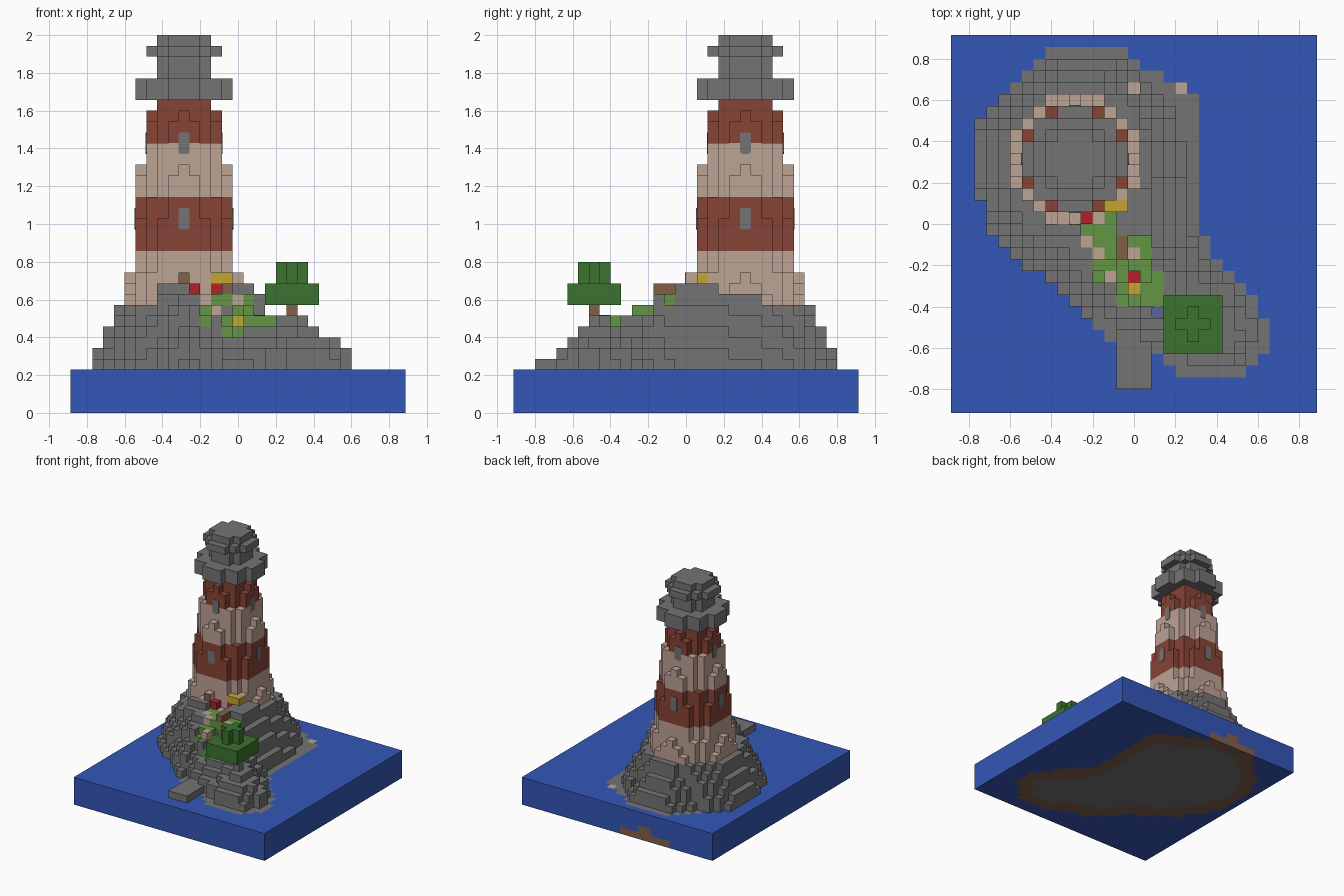
import bpy, bmesh, math
from mathutils import Vector
from mathutils.geometry import intersect_point_line

if "Cube" in bpy.data.objects:
    bpy.data.objects.remove(bpy.data.objects["Cube"])

U = 2 / 35  # edge length of one block


def linear(c):
    c /= 255
    return c / 12.92 if c <= 0.04045 else ((c + 0.055) / 1.055) ** 2.4


MATS = {}
for name, rgb in {
    "water": (52, 87, 183), "stone": (116, 116, 116), "plaster": (190, 163, 149),
    "brick": (135, 67, 54), "grass": (99, 149, 68), "leaves": (59, 115, 46),
    "wood": (129, 96, 74), "red": (182, 32, 38), "yellow": (196, 166, 48),
    "slate": (92, 100, 150),
}.items():
    m = bpy.data.materials.new(name)
    m.use_nodes = True
    col = [linear(c) for c in rgb] + [1]
    m.diffuse_color = col
    m.node_tree.nodes["Principled BSDF"].inputs["Base Color"].default_value = col
    MATS[name] = m


def finish(name, bm, mats):
    mesh = bpy.data.meshes.new(name)
    bm.to_mesh(mesh)
    bm.free()
    for m in mats:
        mesh.materials.append(MATS[m])
    ob = bpy.data.objects.new(name, mesh)
    bpy.context.collection.objects.link(ob)
    return ob


def blocks(name, cells):
    """Outer skin of a set of blocks: {(i, j, k): material}."""
    bm = bmesh.new()
    mats = sorted(set(cells.values()))
    verts = {}

    def vert(p):
        if p not in verts:
            verts[p] = bm.verts.new(((p[0] - 0.5) * U, p[1] * U, p[2] * U))
        return verts[p]

    for c, mat in cells.items():
        for axis in range(3):
            for side in (0, 1):
                n = list(c)
                n[axis] += 2 * side - 1
                if tuple(n) in cells:
                    continue
                a, b = (axis + 1) % 3, (axis + 2) % 3
                ring = []
                for da, db in ((0, 0), (1, 0), (1, 1), (0, 1)):
                    p = list(c)
                    p[axis] += side
                    p[a] += da
                    p[b] += db
                    ring.append(vert(tuple(p)))
                f = bm.faces.new(ring if side else ring[::-1])
                f.material_index = mats.index(mat)
    bmesh.ops.dissolve_limit(bm, angle_limit=0.01, verts=bm.verts[:],
                             edges=bm.edges[:], delimit={'MATERIAL'})
    return finish(name, bm, mats)


def box(i0, i1, j0, j1, k0, k1, mat):
    return {(i, j, k): mat for i in range(i0, i1 + 1)
            for j in range(j0, j1 + 1) for k in range(k0, k1 + 1)}


# Shoreline outline, in blocks
SHORE = [Vector(p) for p in (
    (-7.5, 15), (-1.7, 15), (0, 14), (1.5, 13), (4, 12), (5.5, 11), (5.5, -.5), (7.2, -3.3),
    (9.5, -5), (10.5, -7), (11.4, -8), (11.4, -10), (9.5, -12.5), (8.5, -13), (4.5, -13),
    (1.5, -11), (-1.5, -10.4), (-3.5, -8), (-7, -5.2), (-10.5, -2.5), (-12.5, 0),
    (-13.5, 3), (-13.5, 8), (-12.4, 10), (-10.5, 12), (-9, 13.2))]


def inland(i, j):
    """Distance inside the shoreline, negative out at sea."""
    p = Vector((i, j + 0.5))
    inside, best = False, 99
    for a, b in zip(SHORE, SHORE[1:] + SHORE[:1]):
        q, t = intersect_point_line(p, a, b)
        q = a.lerp(b, min(1, max(0, t)))
        best = min(best, (p - q.to_2d()).length)
        if (a.y > p.y) != (b.y > p.y) and p.x < a.x + (p.y - a.y) * (b.x - a.x) / (b.y - a.y):
            inside = not inside
    return best if inside else -best


GRID = {(i, j): inland(i, j) for i in range(-15, 16) for j in range(-16, 16)}

# Garden patches and loose pebbles on the hill
garden = {}
for i0, i1, j0, j1 in ((-4, -2, -2, 0), (-1, 1, -3, -2), (-3, 1, -5, -3), (-1, 2, -7, -5), (3, 4, -7, -7)):
    garden.update({c[:2]: m for c, m in box(i0, i1, j0, j1, 0, 0, "grass").items()})
for c in ((-4, -2), (-3, -3), (0, -3), (-2, -5), (0, 11), (4, 11)):
    garden[c] = "plaster"
garden[(0, -5)] = "red"
garden[(0, -6)] = "yellow"


def hill_height(i, j, d):
    if d <= 0:
        return 0
    r = math.hypot(i + 5, j - 5)
    if i < -3 and j < 11:
        h = 4 + 2 * (d + 0.5)
    elif j < -3 and i >= -1:
        h = 4 if d < 1 else 4.5 + d
    else:
        h = 4 + 2 * (d - 0.5)
    if j >= 4:
        h = min(h, 10 - 2 * (r - 6.5))
    if r < 5.45 or j > 6 or (i < -7 and j > -4):
        cap = 10
    elif j <= -6:
        cap = 9
    elif j <= -4:
        cap = 10
    elif (i, j) in garden or j < -1 or j > 2:
        cap = 11
    else:
        cap = 12
    return max(4, int(min(h, cap) + 0.3))


# Sea slab with flush beach on top and the island's root underneath
sea, hill = {}, {}
for (i, j), d in GRID.items():
    for k in range(4):
        sea[i, j, k] = "water"
    if d > 0:
        sea[i, j, 3] = garden.get((i, j), "stone")
    if d > -1.1:
        sea[i, j, 0] = "stone" if d > 1.3 else "wood"
    top = hill_height(i, j, d)
    if (i, j) == (0, 11):
        top = 5
    for k in range(4, top):
        hill[i, j, k] = garden.get((i, j), "stone") if k == top - 1 else "stone"
sea.update(box(-6, -3, 15, 15, 0, 0, "wood"))
sea.update(box(-5, -4, 15, 15, 1, 1, "wood"))
blocks("sea", sea)
blocks("rocky_hill", hill)
blocks("jetty", box(-1, 1, -14, -10, 4, 4, "stone"))

# Garden details
beam = box(-1, -1, -3, 1, 11, 11, "wood")
crate = box(-2, -1, 1, 1, 12, 12, "yellow")
flowers = {(-4, 0, 11): "red", (-2, 1, 11): "red"}
blocks("garden_beam", beam)
blocks("yellow_crate", crate)
blocks("red_flowers", flowers)
taken = {**beam, **crate, **flowers}


def disc(k, r, mat):
    return {(i, j, k): mat for i in range(-11, 2) for j in range(-1, 12)
            if (i + 5) ** 2 + (j - 5) ** 2 <= r * r}


# Tapering striped tower
TAPER = ((10, 5.42), (12.4, 5), (17.5, 4.47), (22.5, 4), (27.5, 3), (29, 2.7))
tower = {}
for k in range(10, 29):
    for (z0, r0), (z1, r1) in zip(TAPER, TAPER[1:]):
        if z0 <= k <= z1:
            r = r0 + (r1 - r0) * (k - z0) / (z1 - z0)
    tower.update(disc(k, r, "brick" if 15 <= k < 20 or k >= 25 else "plaster"))
blocks("tower", {c: m for c, m in tower.items() if c not in taken})

# Gallery and lantern room
top = {}
for k in range(29, 35):
    top.update(disc(k, 4.3 if k < 31 else 3.2 if k == 33 else 2.3, "stone"))
blocks("lantern_room", top)

# Tree
blocks("tree_trunk", box(5, 5, -9, -9, 9, 9, "wood"))
crown = box(3, 7, -11, -7, 10, 11, "leaves")
crown.update(box(4, 6, -9, -9, 12, 13, "leaves"))
crown.update(box(5, 5, -10, -8, 12, 13, "leaves"))
blocks("tree_crown", crown)


def oval_plate(name, mat, centre, turn, w, h):
    """Thin plate with clipped corners, facing -y before turning."""
    bm = bmesh.new()
    c = w * 0.3
    pts = [(sx * x, sz * z) for sx, sz, flip in ((1, -1, 0), (1, 1, 1), (-1, 1, 0), (-1, -1, 1))
           for x, z in ([(w - c, h), (w, h - c)][::-1 if flip else 1])]
    f = bm.faces.new([bm.verts.new((x, 0.002, z)) for x, z in pts])
    ext = bmesh.ops.extrude_face_region(bm, geom=[f])
    bmesh.ops.translate(bm, vec=(0, -0.006, 0),
                        verts=[g for g in ext["geom"] if isinstance(g, bmesh.types.BMVert)])
    bmesh.ops.recalc_face_normals(bm, faces=bm.faces[:])
    ob = finish(name, bm, [mat])
    ob.location = centre
    ob.rotation_euler = turn


# Windows on four sides, door in front, small puddle by the tree
for level, z, reach in (("lower", 18, 4.5), ("upper", 25, 3.5)):
    for n, side in enumerate(("front", "right", "back", "left")):
        a = n * math.pi / 2
        oval_plate(f"{level}_window_{side}", "stone",
                   ((-5 + reach * math.sin(a)) * U, (5.5 - reach * math.cos(a)) * U, z * U),
                   (0, 0, a), U / 2, U)
oval_plate("door", "wood", (-5 * U, 0, 12 * U), (0, 0, 0), U / 2, U)
oval_plate("puddle", "slate", (2 * U, -7.5 * U, 9 * U), (-math.pi / 2, 0, 0), U / 2, U / 2)
